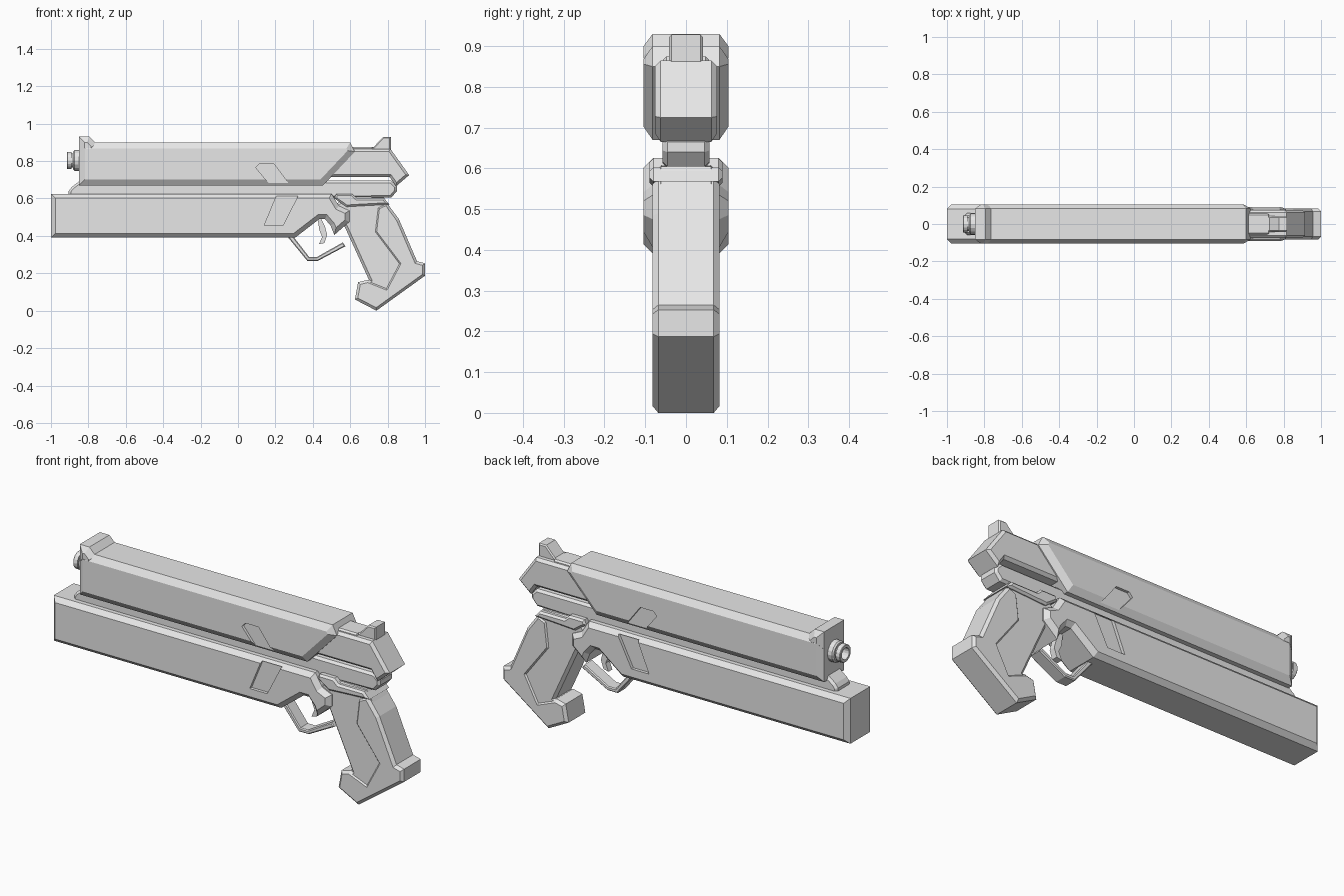
import bpy, bmesh, math
from mathutils import Vector

gray = bpy.data.materials.new("plain gray")
gray.diffuse_color = (0.8, 0.8, 0.8, 1)


def finish(bm, name):
    bmesh.ops.recalc_face_normals(bm, faces=bm.faces)
    me = bpy.data.meshes.new(name)
    bm.to_mesh(me)
    bm.free()
    me.materials.append(gray)
    ob = bpy.data.objects.new(name, me)
    bpy.context.collection.objects.link(ob)
    return ob


def inset(pts, d):
    # mitred inward offset of a closed outline
    n = len(pts)
    area = sum(pts[i].x * pts[(i + 1) % n].y - pts[(i + 1) % n].x * pts[i].y for i in range(n))
    s = 1 if area > 0 else -1
    out = []
    for i, p in enumerate(pts):
        a = (p - pts[i - 1]).normalized()
        b = (pts[(i + 1) % n] - p).normalized()
        na, nb = Vector((-a.y, a.x)) * s, Vector((-b.y, b.x)) * s
        out.append(p + (na + nb) * d / (1 + na.dot(nb)))
    return out


def prism(name, outline, half, ch=0.0, depth=None, y0=0.0):
    # side profile (x, z) extruded along y, with chamfered rims
    pts = [Vector(p) for p in outline]
    small = inset(pts, ch) if ch else pts
    dy = ch if depth is None else depth
    rings = [(small, -half), (pts, -half + dy), (pts, half - dy), (small, half)] if ch \
        else [(pts, -half), (pts, half)]
    bm = bmesh.new()
    vs = [[bm.verts.new((p.x, y0 + y, p.y)) for p in ring] for ring, y in rings]
    n = len(pts)
    for r0, r1 in zip(vs, vs[1:]):
        for i in range(n):
            j = (i + 1) % n
            bm.faces.new((r0[i], r0[j], r1[j], r1[i]))
    bm.faces.new(vs[0])
    bm.faces.new(vs[-1])
    return finish(bm, name)


def recess(target, outline, floor):
    # shallow pocket on both sides
    for s in (-1, 1):
        cut = prism("pocket_cutter", outline, 0.1, y0=s * (floor + 0.1))
        cut.hide_render = True
        m = target.modifiers.new("pocket", 'BOOLEAN')
        m.operation, m.solver, m.object = 'DIFFERENCE', 'EXACT', cut
        bpy.context.view_layer.objects.active = target
        bpy.ops.object.modifier_apply(modifier=m.name)
        bpy.data.objects.remove(cut)


# upper slide
slide = prism("slide", [(-0.85, 0.67), (0.455, 0.67), (0.625, 0.85), (0.6, 0.9), (-0.85, 0.9)],
              0.104, 0.032, 0.022)
recess(slide, [(0.095, 0.765), (0.115, 0.787), (0.19, 0.787), (0.275, 0.675), (0.17, 0.675)], 0.09)

# front sight across the slide
prism("front_sight", [(-0.85, 0.84), (-0.85, 0.93), (-0.795, 0.93), (-0.755, 0.89), (-0.755, 0.84)],
      0.104, 0.03, 0.022)

# lower body
body = prism("lower_body", [(-1, 0.39), (0.305, 0.39), (0.435, 0.49), (0.465, 0.49), (0.495, 0.455),
                            (0.515, 0.405), (0.595, 0.475), (0.595, 0.535), (0.54, 0.56),
                            (0.5, 0.625), (-1, 0.625)], 0.104, 0.023)
recess(body, [(0.205, 0.612), (0.32, 0.612), (0.24, 0.455), (0.14, 0.455)], 0.088)

# rail between the slide and the lower body
prism("center_rail", [(-0.905, 0.6), (-0.905, 0.64), (-0.89, 0.66), (-0.845, 0.695), (0.82, 0.695),
                      (0.85, 0.665), (0.85, 0.64), (0.82, 0.605), (0.6, 0.6)], 0.058, 0.012)

# rear frame block, its upper bridge and rear sight
prism("rear_block", [(0.4, 0.715), (0.81, 0.715), (0.845, 0.665), (0.915, 0.725), (0.815, 0.865),
                     (0.4, 0.865)], 0.076, 0.014)
prism("rear_sight", [(0.55, 0.8), (0.55, 0.875), (0.725, 0.875), (0.775, 0.928), (0.817, 0.928),
                     (0.817, 0.8)], 0.042, 0.006)
prism("rear_bridge", [(0.55, 0.8), (0.55, 0.875), (0.72, 0.875), (0.735, 0.8)], 0.056, 0.008)

# grip core, raised back strap with base, and top ledge
prism("grip_core", [(0.52, 0.56), (0.56, 0.61), (0.78, 0.605), (0.855, 0.49), (0.95, 0.265),
                    (0.985, 0.245), (0.985, 0.19), (0.74, 0.025), (0.64, 0.065), (0.655, 0.145),
                    (0.7, 0.165)], 0.075, 0.014)
prism("back_strap_and_base", [(0.743, 0.555), (0.795, 0.578), (0.86, 0.49), (0.957, 0.265),
                              (1.0, 0.253), (1.0, 0.187), (0.74, 0.0), (0.625, 0.06),
                              (0.642, 0.152), (0.695, 0.165), (0.79, 0.127), (0.855, 0.25),
                              (0.727, 0.42)], 0.082, 0.014)
prism("grip_ledge", [(0.515, 0.6), (0.525, 0.625), (0.61, 0.625), (0.635, 0.602), (0.78, 0.602),
                     (0.81, 0.568), (0.66, 0.56), (0.58, 0.555)], 0.09, 0.01)

# trigger guard and trigger
prism("trigger_guard", [(0.265, 0.395), (0.37, 0.267), (0.428, 0.267), (0.575, 0.345),
                        (0.56, 0.365), (0.423, 0.288), (0.38, 0.288), (0.297, 0.395)], 0.035, 0.005)
prism("trigger", [(0.44, 0.5), (0.465, 0.45), (0.477, 0.405), (0.462, 0.362), (0.433, 0.355),
                  (0.45, 0.395), (0.435, 0.43), (0.425, 0.5)], 0.016)

# hollow muzzle: radius profile turned about the x axis
bm = bmesh.new()
prof = [(-0.83, 0.055), (-0.875, 0.055), (-0.882, 0.048), (-0.882, 0.038), (-0.89, 0.038),
        (-0.89, 0.046), (-0.912, 0.046), (-0.915, 0.043), (-0.915, 0.03), (-0.84, 0.03)]
N = 16
rings = [[bm.verts.new((x, r * math.cos(2 * math.pi * k / N), 0.803 + r * math.sin(2 * math.pi * k / N)))
          for k in range(N)] for x, r in prof]
for a, b in zip(rings, rings[1:]):
    for k in range(N):
        j = (k + 1) % N
        bm.faces.new((a[k], a[j], b[j], b[k]))
bm.faces.new(rings[0])
bm.faces.new(rings[-1])
finish(bm, "muzzle")
